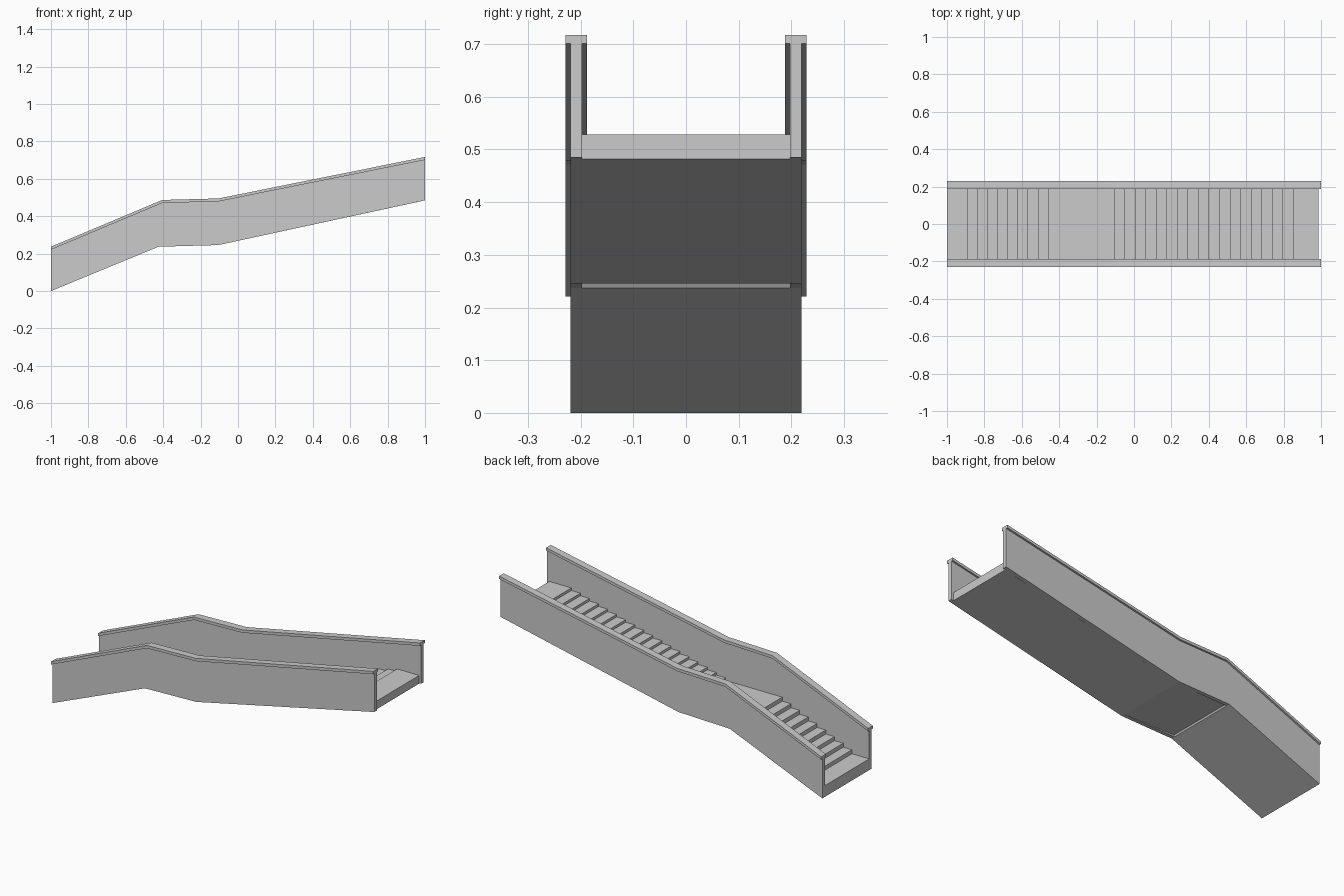
import bpy, bmesh

if "Cube" in bpy.data.objects:
    bpy.data.objects.remove(bpy.data.objects["Cube"])


def prism(name, profile, y0, y1, mirror=False):
    """Extrude a closed x-z profile from y0 to y1, optionally mirrored over y = 0."""
    bm = bmesh.new()
    face = bm.faces.new([bm.verts.new((x, y0, z)) for x, z in profile])
    new = bmesh.ops.extrude_face_region(bm, geom=[face])["geom"]
    bmesh.ops.translate(bm, vec=(0, y1 - y0, 0),
                        verts=[v for v in new if isinstance(v, bmesh.types.BMVert)])
    bmesh.ops.recalc_face_normals(bm, faces=bm.faces[:])
    mesh = bpy.data.meshes.new(name)
    bm.to_mesh(mesh)
    bm.free()
    ob = bpy.data.objects.new(name, mesh)
    bpy.context.collection.objects.link(ob)
    if mirror:
        mod = ob.modifiers.new("mirror", 'MIRROR')
        mod.use_axis = (False, True, False)
        mod.use_mirror_merge = False
    return ob


def band(top, bottom):
    return top + bottom[::-1]


# Side walls following the two flights and the landing
wall_bottom = [(-1, 0.0), (-0.425, 0.237), (-0.105, 0.246), (1, 0.485)]
rail_top = [(-1, 0.237), (-0.405, 0.487), (-0.105, 0.495), (1, 0.717)]
rail_bottom = [(x, z - 0.016) for x, z in rail_top]
prism("side_wall", band(rail_bottom, wall_bottom), 0.197, 0.219, True)

# Handrail caps, slightly wider than the walls
prism("handrail", band(rail_top, rail_bottom), 0.188, 0.229, True)

# Stepped floor: lower flight, landing, upper flight
FIRST, LANDING, TOP = 0.063, 0.265, 0.528
END = 0.987
steps = [(-1, FIRST)]


def flight(x_start, x_end, count, z_start, z_end):
    for i in range(count):
        x = x_start + (x_end - x_start) * i / (count - 1)
        for k in (i, i + 1):
            steps.append((x, z_start + (z_end - z_start) * k / count))


flight(-0.893, -0.46, 9, FIRST, LANDING)
flight(-0.107, 0.85, 18, LANDING, TOP)
steps.append((END, TOP))

# Underside of the floor, with the landing set slightly above the wall edge
under = [(-1, 0.0), (-0.425, 0.237), (-0.42, 0.246), (-0.105, 0.246), (END, 0.482)]
prism("stair_floor", band(steps, under), -0.197, 0.197)
